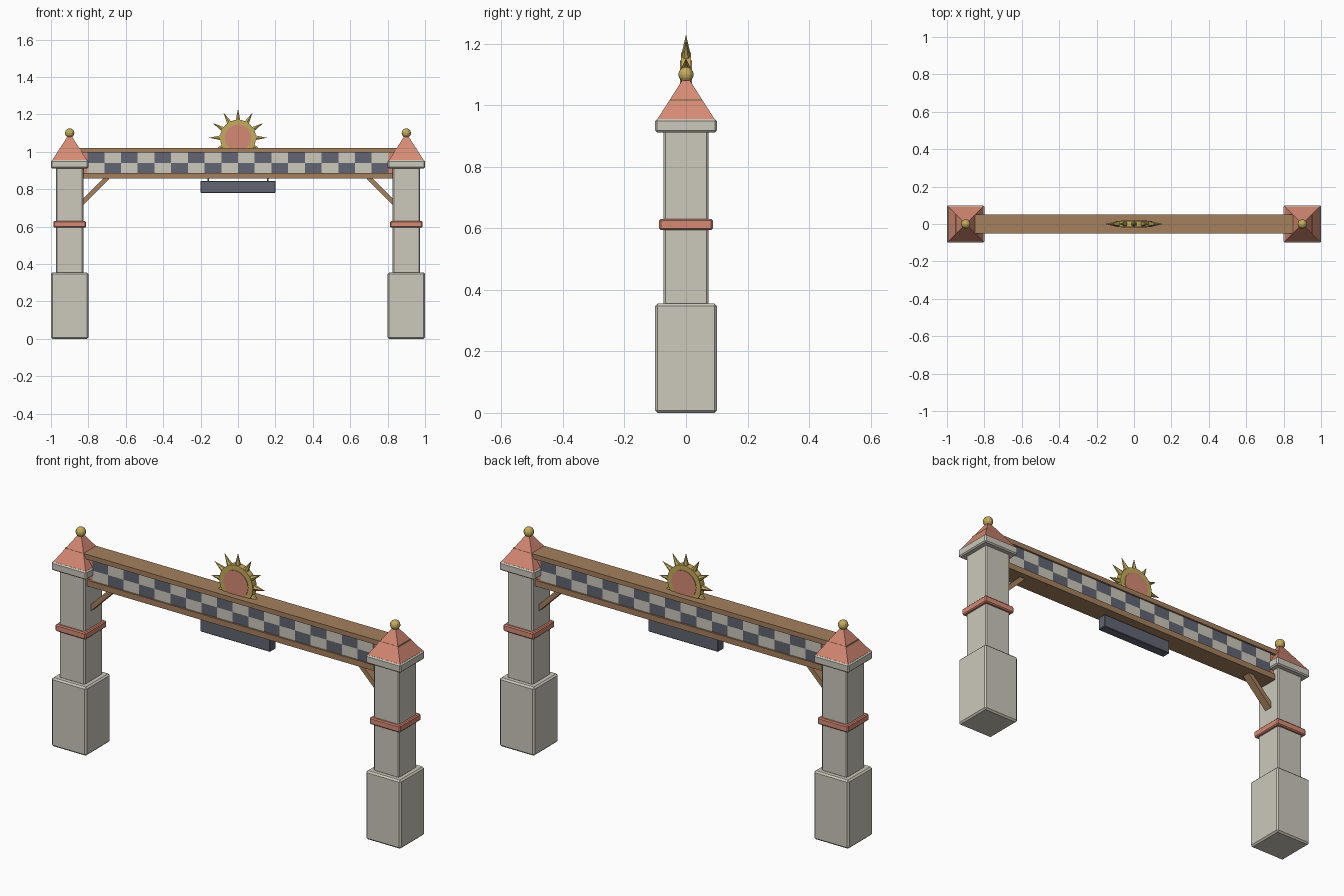
import bpy, bmesh, math
from mathutils import Matrix, Vector

old = bpy.data.objects.get("Cube")
if old:
    bpy.data.objects.remove(old, do_unlink=True)


def material(name, rgb):
    lin = [((c / 255 + 0.055) / 1.055) ** 2.4 for c in rgb]
    m = bpy.data.materials.new(name)
    m.use_nodes = True
    m.diffuse_color = (*lin, 1)
    bsdf = m.node_tree.nodes["Principled BSDF"]
    bsdf.inputs["Base Color"].default_value = (*lin, 1)
    bsdf.inputs["Roughness"].default_value = 0.8
    return m


STONE = material("pale stone", (204, 200, 187))
CLAY = material("terracotta", (214, 138, 116))
WOOD = material("brown wood", (165, 128, 94))
SLATE = material("dark slate", (98, 101, 114))
GOLD = material("gold", (196, 172, 92))


def finish(bm, name, *mats, bevel=0):
    me = bpy.data.meshes.new(name)
    bm.to_mesh(me)
    bm.free()
    for m in mats:
        me.materials.append(m)
    ob = bpy.data.objects.new(name, me)
    bpy.context.collection.objects.link(ob)
    if bevel:
        mod = ob.modifiers.new("bevel", "BEVEL")
        mod.width = bevel
        mod.segments = 1
    return ob


def box(name, mat, centre, size, bevel=0, tilt=0):
    bm = bmesh.new()
    bmesh.ops.create_cube(bm, size=1)
    bm.transform(Matrix.Translation(centre) @ Matrix.Rotation(tilt, 4, "Y")
                 @ Matrix.Diagonal((*size, 1)))
    return finish(bm, name, mat, bevel=bevel)


def cone(name, mat, r1, r2, depth, matrix, sides):
    bm = bmesh.new()
    bmesh.ops.create_cone(bm, cap_ends=True, segments=sides, radius1=r1,
                          radius2=r2, depth=depth, matrix=matrix)
    return finish(bm, name, mat)


def block(name, mat, x, half, z0, z1, bevel):
    return box(name, mat, (x, 0, (z0 + z1) / 2), (2 * half, 2 * half, z1 - z0), bevel)


# Two pillars with pyramid roofs and ball finials, plus braces and hangers
for side, s in (("left", 1), ("right", -1)):
    x = 0.9 * s
    block(side + "_pillar_base", STONE, x, 0.1, 0, 0.355, 0.008)
    block(side + "_pillar_shaft", STONE, x, 0.073, 0.35, 0.92, 0.006)
    block(side + "_pillar_band", CLAY, x, 0.087, 0.595, 0.63, 0.005)
    block(side + "_pillar_cap", STONE, x, 0.1, 0.912, 0.955, 0.006)
    cone(side + "_roof", CLAY, 0.093 * math.sqrt(2), 0, 0.145,
         Matrix.Translation((x, 0, 1.0275)) @ Matrix.Rotation(math.pi / 4, 4, "Z"), 4)
    bm = bmesh.new()
    bmesh.ops.create_uvsphere(bm, u_segments=12, v_segments=8, radius=0.025,
                              matrix=Matrix.Translation((x, 0, 1.1)))
    finish(bm, side + "_finial", GOLD)
    box(side + "_brace", WOOD, (0.768 * s, 0, 0.793), (0.2, 0.04, 0.024),
        tilt=math.pi / 4 * s)
    box(side + "_hanger", SLATE, (0.16 * s, 0, 0.85), (0.008, 0.008, 0.03))

# Cross beam: two rails and a core
box("top_rail", WOOD, (0, 0, 1.008), (1.91, 0.104, 0.025))
box("bottom_rail", WOOD, (0, 0, 0.872), (1.8, 0.104, 0.03))
box("beam_core", CLAY, (0, 0, 0.94), (1.8, 0.076, 0.12))

# Checkered panels on both sides of the beam
COLS, ROWS, WIDTH, HEIGHT = 18, 2, 1.608, 0.109
for name, turn in (("front_checker", 0), ("back_checker", math.pi)):
    bm = bmesh.new()
    bmesh.ops.create_grid(bm, x_segments=COLS, y_segments=ROWS, size=0.5)
    for f in bm.faces:
        c = f.calc_center_median()
        col = math.floor((c.x + 0.5) * COLS)
        row = math.floor((c.y + 0.5) * ROWS)
        f.material_index = (col + row) % 2
    bm.transform(Matrix.Translation((0, 0, 0.941)) @ Matrix.Rotation(turn, 4, "Z")
                 @ Matrix.Translation((0, -0.043, 0))
                 @ Matrix.Rotation(math.pi / 2, 4, "X")
                 @ Matrix.Diagonal((WIDTH, HEIGHT, 1, 1)))
    ob = finish(bm, name, STONE, SLATE)
    mod = ob.modifiers.new("thickness", "SOLIDIFY")
    mod.thickness = 0.006

# Hanging board
box("hanging_board", SLATE, (0, 0, 0.812), (0.4, 0.047, 0.066), 0.003)

# Sun emblem: gold disc, clay face, pointed rays
hub = Vector((0, 0, 1.075))
facing = Matrix.Translation(hub) @ Matrix.Rotation(math.pi / 2, 4, "X")
cone("sun_rim", GOLD, 0.096, 0.096, 0.032, facing, 32)
cone("sun_face", CLAY, 0.07, 0.07, 0.038, facing, 32)
for i in range(-4, 5):
    place = (Matrix.Translation(hub) @ Matrix.Rotation(i * math.pi / 6, 4, "Y")
             @ Matrix.Translation((0, 0, 0.125)))
    cone("sun_ray", GOLD, 0.014, 0, 0.06, place, 6)

# Smooth only the round edges
for ob in bpy.data.objects:
    ob.select_set(ob.name.startswith(("sun_rim", "sun_face")))
bpy.context.view_layer.objects.active = bpy.data.objects["sun_rim"]
bpy.ops.object.shade_smooth_by_angle(angle=math.radians(30))
